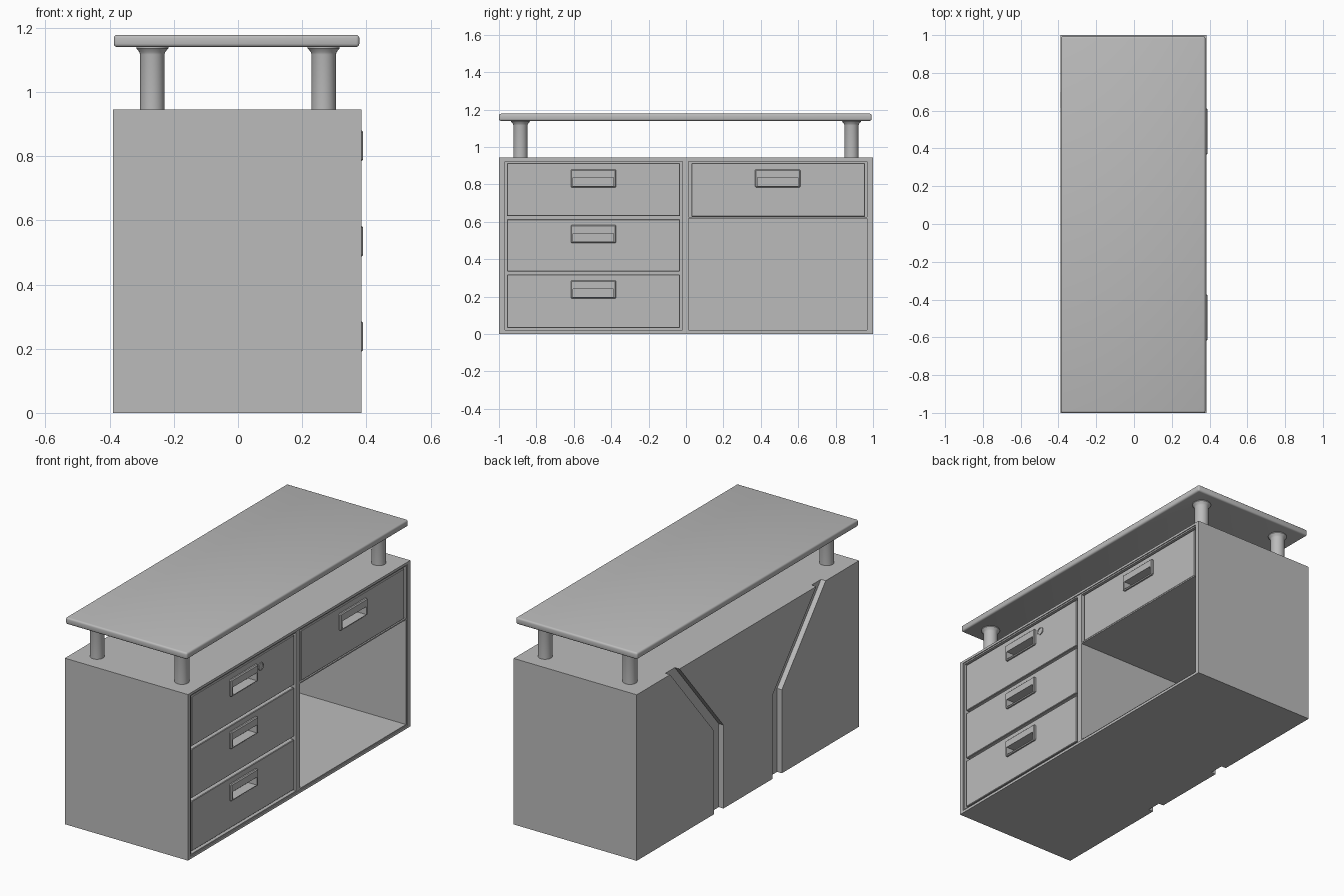
import bpy, bmesh, math
from mathutils import Vector

if "Cube" in bpy.data.objects:
    bpy.data.objects.remove(bpy.data.objects["Cube"], do_unlink=True)

grey = bpy.data.materials.new("plain_grey")
grey.use_nodes = True
colour = (0.5, 0.5, 0.5, 1)
grey.diffuse_color = colour
grey.node_tree.nodes["Principled BSDF"].inputs["Base Color"].default_value = colour


def finish(name, bm):
    bmesh.ops.recalc_face_normals(bm, faces=bm.faces)
    mesh = bpy.data.meshes.new(name)
    bm.to_mesh(mesh)
    bm.free()
    mesh.materials.append(grey)
    obj = bpy.data.objects.new(name, mesh)
    bpy.context.collection.objects.link(obj)
    return obj


def box(name, xs, ys, zs, bevel=0, segments=1):
    bm = bmesh.new()
    bmesh.ops.create_cube(bm, size=1)
    for v in bm.verts:
        v.co = [r[0] if c < 0 else r[1] for c, r in zip(v.co, (xs, ys, zs))]
    if bevel:
        bmesh.ops.bevel(bm, geom=bm.edges[:], offset=bevel, segments=segments,
                        profile=0.5, affect='EDGES')
    return finish(name, bm)


def prism(name, outline, x0, x1):
    """Extrude a (y, z) outline along x."""
    bm = bmesh.new()
    face = bm.faces.new([bm.verts.new((x0, y, z)) for y, z in outline])
    result = bmesh.ops.extrude_face_region(bm, geom=[face])
    moved = [g for g in result["geom"] if isinstance(g, bmesh.types.BMVert)]
    bmesh.ops.translate(bm, vec=Vector((x1 - x0, 0, 0)), verts=moved)
    return finish(name, bm)


def lathe(name, profile, steps=32):
    """Spin a (radius, z) profile around z."""
    bm = bmesh.new()
    verts = [bm.verts.new((r, 0, z)) for r, z in profile]
    edges = [bm.edges.new(pair) for pair in zip(verts, verts[1:])]
    bmesh.ops.spin(bm, geom=verts + edges, cent=(0, 0, 0), axis=(0, 0, 1),
                   angle=2 * math.pi, steps=steps)
    bmesh.ops.remove_doubles(bm, verts=bm.verts, dist=1e-5)
    return finish(name, bm)


def activate(obj):
    bpy.ops.object.select_all(action='DESELECT')
    obj.select_set(True)
    bpy.context.view_layer.objects.active = obj


def cut(obj, cutter):
    activate(obj)
    mod = obj.modifiers.new("cut", 'BOOLEAN')
    mod.operation = 'DIFFERENCE'
    mod.solver = 'EXACT'
    mod.object = cutter
    bpy.ops.object.modifier_apply(modifier=mod.name)
    bpy.data.objects.remove(cutter, do_unlink=True)


def smooth(obj):
    activate(obj)
    bpy.ops.object.shade_smooth_by_angle(angle=math.radians(35))


FRONT = 0.385
BACK = -0.39
TOP = 0.945

# Cabinet carcass with drawer bays and an open cubby
cabinet = box("cabinet", (BACK, FRONT), (-1, 1), (0, TOP))
cut(cabinet, box("drawer_bay", (0.33, 0.5), (-0.967, -0.02), (0.022, 0.923)))
cut(cabinet, box("top_drawer_bay", (0.33, 0.5), (0.014, 0.967), (0.625, 0.923)))
cut(cabinet, box("cubby", (-0.33, 0.5), (0.014, 0.967), (0.022, 0.618)))

# Bent grooves on the back panel, mirrored left and right
for side in (-1, 1):
    path = [(0.22, -0.1), (0.305, -0.1), (0.305, 0.475), (0.7, TOP),
            (0.7, 1.1), (0.615, 1.1), (0.615, TOP), (0.22, 0.475)]
    cut(cabinet, prism("groove", [(side * y, z) for y, z in path], -0.5, BACK + 0.03))

# Shallow step running around the front opening
cut(cabinet, box("front_step", (FRONT - 0.005, 0.5), (-0.975, 0.975), (0.015, 0.931)))


# Drawers with raised pull plates and hollow grips
def drawer(name, ys, zs, pull_y, pull_z):
    front = box(name + "_front", (0.32, 0.377), ys, zs, 0.003)
    plate = box(name + "_pull", (0.365, 0.39), (pull_y - 0.121, pull_y + 0.121),
                (pull_z - 0.048, pull_z + 0.048), 0.005)
    for part in (front, plate):
        cut(part, box("grip", (0.335, 0.5), (pull_y - 0.108, pull_y + 0.108),
                      (pull_z - 0.041, pull_z + 0.004)))


LEFT_BAY = (-0.957, -0.033)
drawer("upper_drawer", LEFT_BAY, (0.63, 0.914), -0.495, 0.832)
drawer("middle_drawer", LEFT_BAY, (0.335, 0.614), -0.495, 0.535)
drawer("lower_drawer", LEFT_BAY, (0.033, 0.318), -0.495, 0.238)
drawer("side_drawer", (0.03, 0.957), (0.627, 0.914), 0.49, 0.832)

# Round lock beside the upper pull
lock = lathe("drawer_lock", [(0, 0), (0.022, 0), (0.022, 0.012),
                             (0.017, 0.012), (0.017, 0.009), (0, 0.009)], 24)
lock.rotation_euler = (0, math.pi / 2, 0)
lock.location = (0.37, -0.335, 0.85)
smooth(lock)

# Posts with flared heads
for x in (-0.267, 0.267):
    for y in (-0.885, 0.885):
        post = lathe("post", [(0, 0), (0.038, 0), (0.038, 0.172), (0.04, 0.18),
                              (0.05, 0.192), (0.05, 0.198), (0, 0.198)])
        post.location = (x, y, TOP - 0.001)
        smooth(post)

# Raised counter slab with rounded edges
smooth(box("counter_top", (-0.387, 0.378), (-1, 0.993), (1.14, 1.178), 0.01, 3))
